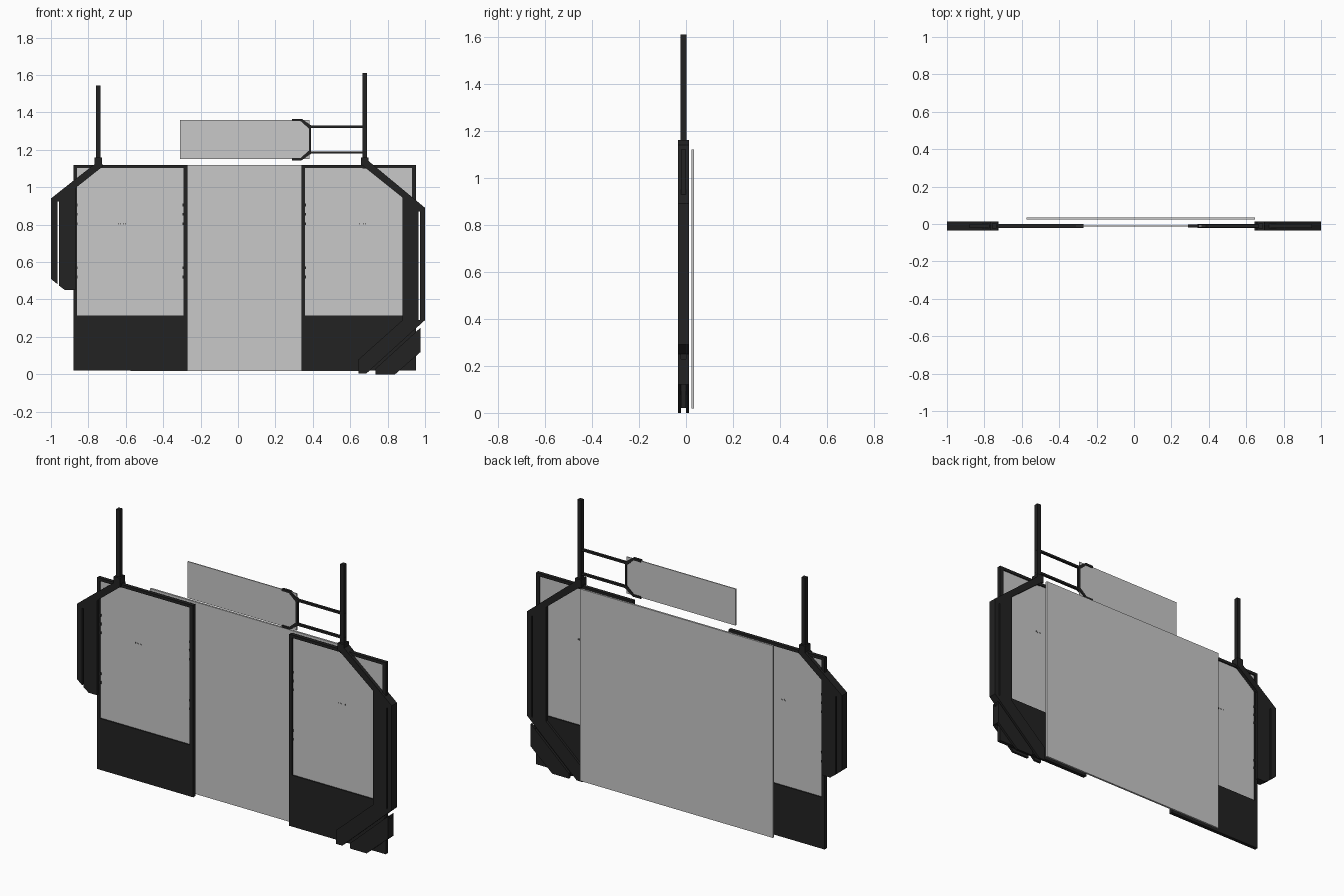
import bpy, bmesh

if "Cube" in bpy.data.objects:
    bpy.data.objects.remove(bpy.data.objects["Cube"])


def material(name, c):
    m = bpy.data.materials.new(name)
    m.diffuse_color = (c[0], c[1], c[2], 1)
    m.use_nodes = True
    m.node_tree.nodes["Principled BSDF"].inputs["Base Color"].default_value = m.diffuse_color
    return m


DARK = material("dark metal", (0.016, 0.016, 0.016))
PANE = material("grey pane", (0.58, 0.58, 0.58))
Y0, Y1 = -0.034, 0.013          # depth of the heavy side members


def prism(name, polys, y0, y1, mat):
    """Extrude one or more (x, z) outlines from y0 to y1."""
    bm = bmesh.new()
    for pts in polys:
        a = [bm.verts.new((x, y0, z)) for x, z in pts]
        b = [bm.verts.new((x, y1, z)) for x, z in pts]
        bm.faces.new(a)
        bm.faces.new(b[::-1])
        for i in range(len(pts)):
            j = (i + 1) % len(pts)
            bm.faces.new((a[j], a[i], b[i], b[j]))
    bmesh.ops.recalc_face_normals(bm, faces=bm.faces)
    me = bpy.data.meshes.new(name)
    bm.to_mesh(me)
    bm.free()
    me.materials.append(mat)
    ob = bpy.data.objects.new(name, me)
    bpy.context.collection.objects.link(ob)
    return ob


def rect(x0, x1, z0, z1):
    return [(x0, z0), (x1, z0), (x1, z1), (x0, z1)]


def ring(outer, inner):
    o, n = rect(*outer), rect(*inner)
    return [[o[i], o[(i + 1) % 4], n[(i + 1) % 4], n[i]] for i in range(4)]


# Side frames: solid lower board, slim border, pane, latches and slots
for side, x0, x1, tick in (("left", -0.88, -0.27, -0.62), ("right", 0.34, 0.953, 0.67)):
    opening = (x0 + 0.018, x1 - 0.022, 0.315, 1.103)
    prism(side + "_frame", ring((x0, x1, 0.02, 1.12), opening), -0.021, 0.0, DARK)
    prism(side + "_pane", [rect(*opening)], -0.014, -0.007, PANE)
    latches = [rect(x - 0.005, x + 0.005, z - 0.007, z + 0.007)
               for x in (opening[0], opening[1]) for z in (0.905, 0.855, 0.805, 0.57, 0.52)]
    prism(side + "_latches", latches, -0.019, -0.002, DARK)
    slots = [rect(tick + 0.01 * i - 0.001, tick + 0.01 * i + 0.001, 0.801, 0.81)
             for i in range(-2, 3)]
    prism(side + "_pane_slots", slots, -0.015, -0.006, DARK)

# Large rear pane and small raised pane
prism("rear_pane", [rect(-0.575, 0.648, 0.018, 1.12)], 0.023, 0.034, PANE)
prism("upper_pane", [rect(-0.31, 0.382, 1.15, 1.36)], -0.013, -0.007, PANE)

# Upright poles with sockets
for side, x, top in (("left", -0.746, 1.545), ("right", 0.677, 1.61)):
    prism(side + "_pole", [rect(x - 0.012, x + 0.012, 1.1, top)], -0.023, 0.002, DARK)
    prism(side + "_pole_socket", [rect(x - 0.02, x + 0.02, 1.115, 1.16)], Y0, Y1, DARK)

# Left side guard: diagonal brace, inner board and outer strip with a slit between
prism("left_brace", [[(-0.765, 1.125), (-0.88, 1.035), (-1.0, 0.94), (-1.0, 0.925),
                      (-0.87, 0.925), (-0.87, 0.995), (-0.725, 1.11), (-0.725, 1.125)]],
      Y0, Y1, DARK)
prism("left_guard", [[(-0.958, 0.925), (-0.958, 0.475), (-0.925, 0.45), (-0.87, 0.45), (-0.87, 0.925)],
                     [(-1.0, 0.925), (-1.0, 0.51), (-0.966, 0.482), (-0.966, 0.925)]],
      Y0, Y1, DARK)

# Right side guard
prism("right_brace", [[(0.655, 1.125), (0.698, 1.14), (1.0, 0.89), (1.0, 0.87),
                       (0.88, 0.87), (0.88, 0.945)]], Y0, Y1, DARK)
prism("right_guard", [rect(0.88, 0.966, 0.29, 0.87), rect(0.973, 1.0, 0.29, 0.87)], Y0, Y1, DARK)

# Slanted lower braces, one strip on each face of the frame
for side, a, b in (("front", Y0, -0.021), ("back", 0.0, Y1)):
    prism("lower_brace_" + side, [[(0.88, 0.29), (1.0, 0.29), (0.685, 0.003),
                                   (0.645, 0.003), (0.645, 0.08)]], a, b, DARK)
    prism("foot_brace_" + side, [[(0.977, 0.25), (0.977, 0.12), (0.84, 0.0),
                                  (0.735, 0.0), (0.735, 0.03)]], a, b, DARK)
prism("brace_web", [[(0.955, 0.25), (0.955, 0.29), (1.0, 0.29)],
                    rect(0.95, 0.977, 0.12, 0.23)], Y0, Y1, DARK)

# Bracket holding the upper pane, mirrored about its mid height
MID = 1.255
parts = [rect(0.379, 0.391, MID - 0.07, MID + 0.07)]
for s in (1, -1):
    parts += [[(x, MID + s * z) for x, z in p] for p in (
        rect(0.385, 0.69, 0.063, 0.075),
        [(0.29, 0.098), (0.335, 0.098), (0.378, 0.06), (0.392, 0.075), (0.34, 0.111), (0.29, 0.111)])]
prism("pane_bracket", parts, -0.018, -0.003, DARK)
